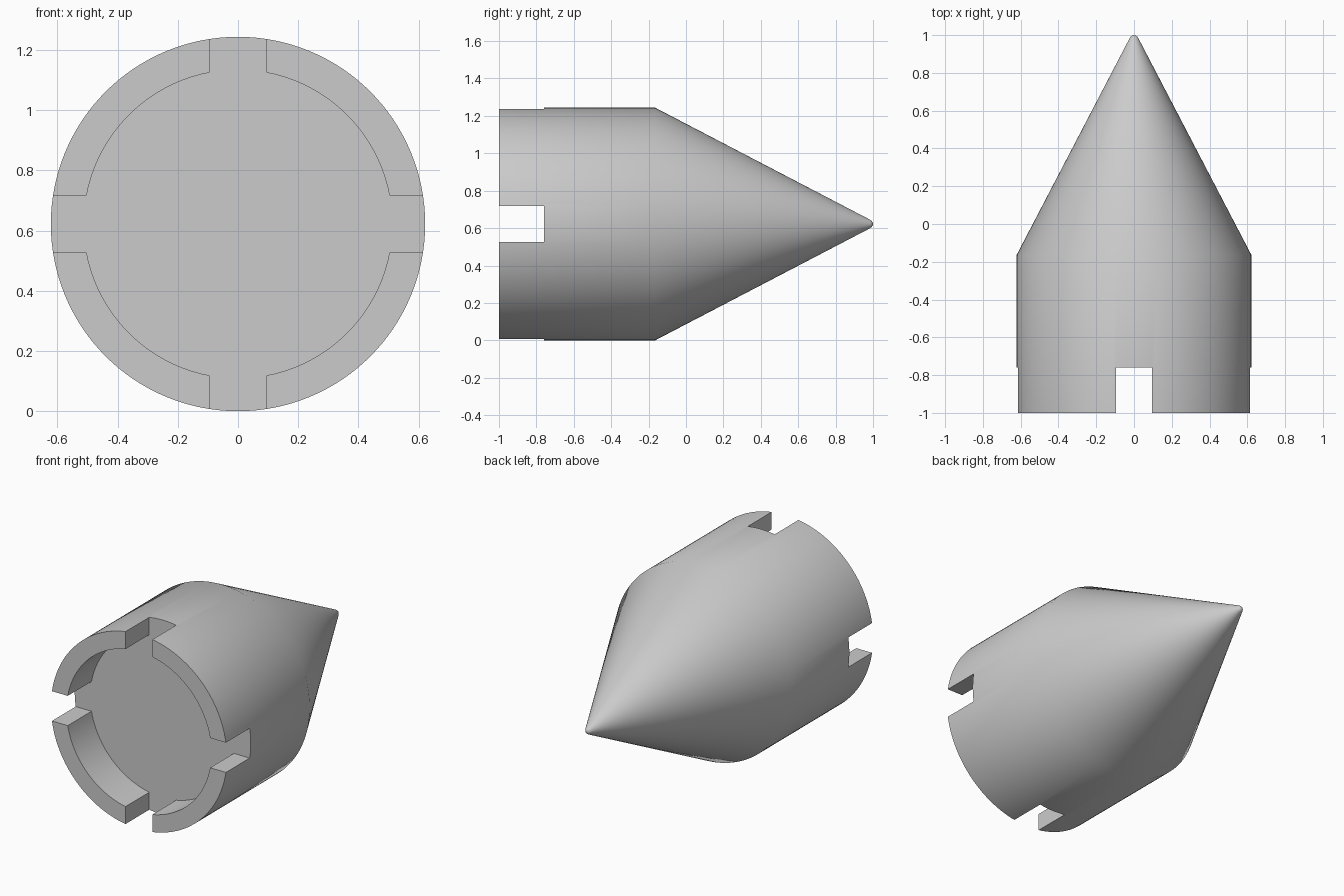
import bpy, bmesh, math
from mathutils import Vector

cube = bpy.data.objects.get("Cube")
if cube:
    bpy.data.objects.remove(cube, do_unlink=True)

R = 0.622          # body radius, also the axis height
INNER = 0.512      # recess radius
SLOT = 0.095       # half width of the slots
FLOOR = -0.76      # recess and slot depth
SEGMENTS = 128

grey = bpy.data.materials.new("plain_grey")
grey.use_nodes = True
grey.diffuse_color = (0.6, 0.6, 0.6, 1)
grey.node_tree.nodes["Principled BSDF"].inputs["Base Color"].default_value = (0.6, 0.6, 0.6, 1)


def make_object(name, bm):
    bmesh.ops.recalc_face_normals(bm, faces=bm.faces)
    mesh = bpy.data.meshes.new(name)
    bm.to_mesh(mesh)
    bm.free()
    mesh.materials.append(grey)
    obj = bpy.data.objects.new(name, mesh)
    bpy.context.collection.objects.link(obj)
    return obj


# Pointed body: profile of (y, radius) revolved about the long axis
profile = [(-1, 0), (-1, R), (-0.165, R), (0.982, 0.024),
           (0.992, 0.017), (0.998, 0.009), (1, 0)]
bm = bmesh.new()
verts = [bm.verts.new((r, y, R)) for y, r in profile]
edges = [bm.edges.new(pair) for pair in zip(verts, verts[1:])]
bmesh.ops.spin(bm, geom=verts + edges, cent=(0, 0, R), axis=(0, 1, 0),
               angle=math.tau, steps=SEGMENTS, use_duplicate=False)
bmesh.ops.remove_doubles(bm, verts=bm.verts, dist=0.0001)
bmesh.ops.dissolve_degenerate(bm, edges=bm.edges, dist=0.0001)
body = make_object("pointed_body", bm)

# Cutter: round recess with four straight arms, extruded as one outline
start = math.asin(SLOT / INNER)
steps = 24
outline = []
for quarter in range(4):
    turn = quarter * math.pi / 2
    points = [(1, SLOT)]
    for i in range(steps + 1):
        a = start + (math.pi / 2 - 2 * start) * i / steps
        points.append((INNER * math.cos(a), INNER * math.sin(a)))
    points.append((SLOT, 1))
    c, s = math.cos(turn), math.sin(turn)
    outline += [(x * c - z * s, x * s + z * c) for x, z in points]
bm = bmesh.new()
face = bm.faces.new([bm.verts.new((x, FLOOR, z + R)) for x, z in outline])
extruded = bmesh.ops.extrude_face_region(bm, geom=[face], use_keep_orig=True)
bmesh.ops.translate(bm, vec=Vector((0, -0.5, 0)),
                    verts=[v for v in extruded["geom"] if isinstance(v, bmesh.types.BMVert)])
cutter = make_object("recess_cutter", bm)
cutter.hide_render = True

# Cut the recess and slots, then shade
cut = body.modifiers.new("recess", "BOOLEAN")
cut.operation = "DIFFERENCE"
cut.solver = "EXACT"
cut.object = cutter
bpy.ops.object.select_all(action="DESELECT")
bpy.context.view_layer.objects.active = body
body.select_set(True)
bpy.ops.object.modifier_apply(modifier=cut.name)
bpy.data.objects.remove(cutter, do_unlink=True)
bpy.ops.object.shade_smooth_by_angle(angle=math.radians(35))
